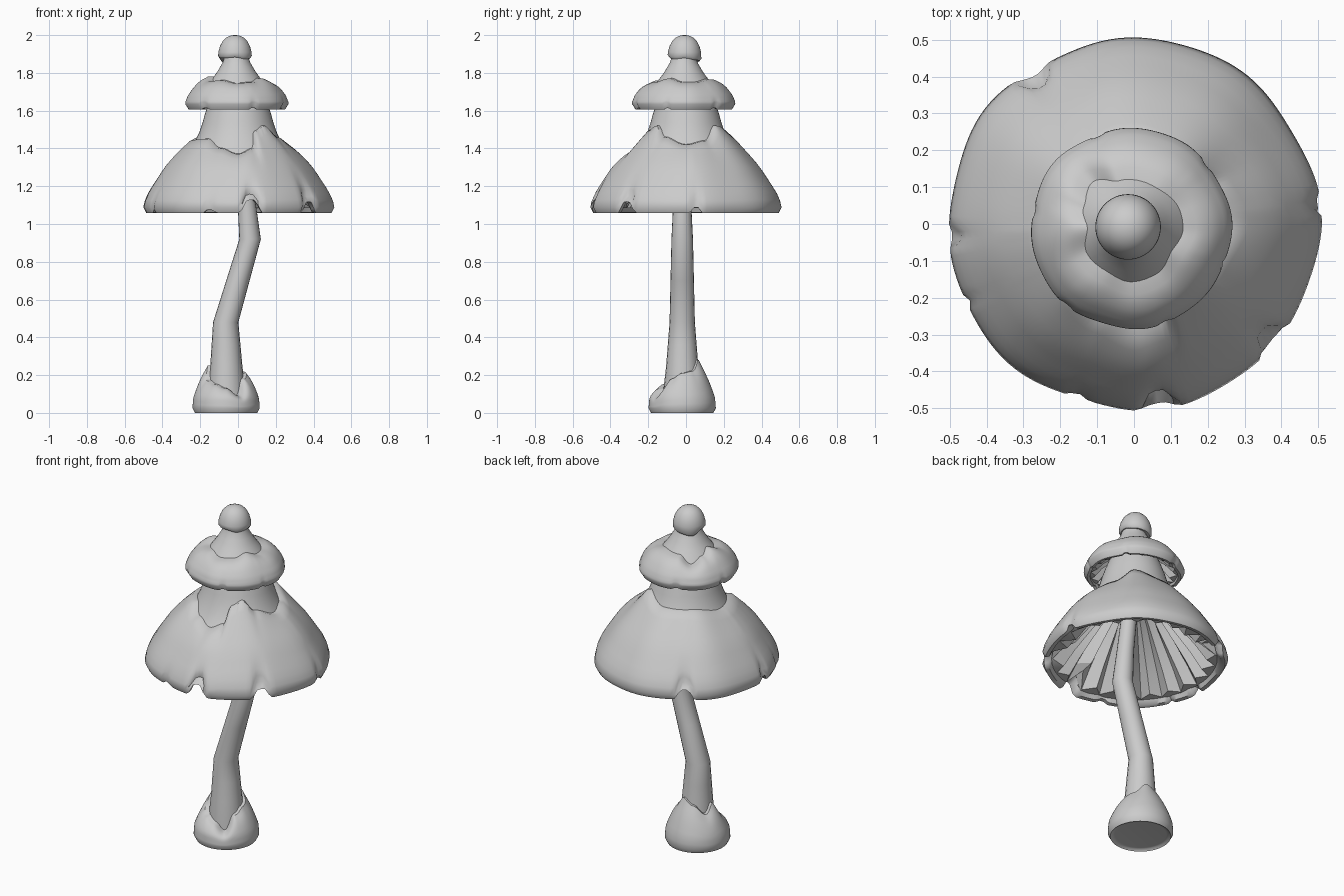
import bpy, math, random

if "Cube" in bpy.data.objects:
    bpy.data.objects.remove(bpy.data.objects["Cube"])
random.seed(4)


def lerp_table(tab, z):
    """Piecewise linear lookup in [(key, value), ...]."""
    if z <= tab[0][0]:
        return tab[0][1]
    for (a, va), (b, vb) in zip(tab, tab[1:]):
        if z <= b:
            return va + (vb - va) * (z - a) / (b - a)
    return tab[-1][1]


def around(tab, deg):
    """Smooth periodic lookup by angle in degrees."""
    t = sorted((a % 360, v) for a, v in tab)
    t = [(t[-1][0] - 360, t[-1][1])] + t + [(t[0][0] + 360, t[0][1])]
    deg %= 360
    for (a, va), (b, vb) in zip(t, t[1:]):
        if a <= deg <= b:
            s = (deg - a) / (b - a)
            return va + (vb - va) * s * s * (3 - 2 * s)


def dents(tab, deg):
    """Sum of notch heights (angle, width, height) at an angle."""
    total = 0
    for a, w, h in tab:
        d = (deg - a + 180) % 360 - 180
        total += h * math.exp(-(d / w) ** 4)
    return total


def loft(name, n, profile, centre, angle=40, caps=True):
    """Sweep profile(index, degrees) -> [(r, z)] around a centre line."""
    cols = [profile(i, 360 * i / n) for i in range(n)]
    m = len(cols[0])
    verts, faces = [], []
    for i, col in enumerate(cols):
        a = 2 * math.pi * i / n
        for r, z in col:
            cx, cy = centre(z)
            verts.append((cx + r * math.cos(a), cy + r * math.sin(a), z))
    for i in range(n):
        k = (i + 1) % n
        for j in range(m - 1):
            faces.append((i * m + j, k * m + j, k * m + j + 1, i * m + j + 1))
    if caps:
        faces.append([i * m for i in reversed(range(n))])
        faces.append([i * m + m - 1 for i in range(n)])
    me = bpy.data.meshes.new(name)
    me.from_pydata(verts, [], faces)
    ob = bpy.data.objects.new(name, me)
    bpy.context.collection.objects.link(ob)
    bpy.ops.object.select_all(action='DESELECT')
    ob.select_set(True)
    bpy.context.view_layer.objects.active = ob
    bpy.ops.object.shade_smooth_by_angle(angle=math.radians(angle))
    return ob


def snow(name, outer, core, low, tops, notches, centre, lip, wobble):
    """Thick draped layer with a ragged upper edge and notched rim."""
    def prof(i, d):
        lift = dents(notches, d)
        zb, top = low + lift, around(tops, d)
        wob = wobble * (math.sin(math.radians(5 * d + 90)) + math.sin(math.radians(8 * d + 40)))
        R = lambda z: lerp_table(outer, z) + wob
        pts = [(lerp_table(core, zb) - 0.01, zb + 0.03),
               (R(zb) - lip * 1.3, zb + 0.003), (R(zb) - lip * 0.4, zb)]
        z0 = zb + 0.03
        for j in range(11):
            s = j / 10
            z = z0 + (top - z0) * s
            dent = lift * 0.5 * (1 - s) ** 6
            c = lerp_table(core, z)
            pts.append((R(z) - dent - (R(z) - c) * 0.5 * s ** 7, z))
        pts.append((lerp_table(core, top) - 0.02, top + 0.003))
        return pts
    return loft(name, 144, prof, centre, 50, caps=False)


def gilled_cone(name, core, low, notches, n, inner, depth, centre):
    """Cone whose hollow underside is pleated into gills."""
    def prof(i, d):
        zb = low + dents(notches, d)
        fold = depth * random.uniform(0.7, 1.25) if i % 2 else 0
        pts = []
        for j, (r, z) in enumerate(inner):
            # folds fade out towards the apex
            pts.append((r - min(fold, 0.4 * r), max(z, zb)))
        zt = core[-1][0]
        for j in range(13):
            z = zb + (zt - zb) * j / 12
            pts.append((lerp_table(core, z), z))
        return pts
    return loft(name, n, prof, centre, 30)


mid = lambda z: (0.0, 0.0)
upper = lambda z: (-0.008, -0.012)

# Bent stem
sx = [(0, -.06), (.1, -.06), (.48, -.065), (.92, .064), (1.12, .045), (1.5, 0)]
sr = [(0, .105), (.1, .102), (.25, .085), (.48, .067), (.92, .057), (1.12, .047), (1.5, .04)]
stem_c = lambda z: (lerp_table(sx, z), -.02)
stem_z = [.03, .1, .25, .36, .48, .7, .92, 1.12, 1.5]
loft("stem", 20, lambda i, d: [(lerp_table(sr, z), z) for z in stem_z], stem_c)

# Snow mound at the foot
foot_r = [(.03, .178), (.08, .174), (.15, .15), (.2, .132), (.28, .1)]
foot_t = [(-90, .13), (-120, .15), (-60, .09), (-30, .18), (0, .21), (30, .22), (70, .28),
          (110, .25), (150, .2), (180, .25), (-150, .17)]


def foot(i, d):
    t = around(foot_t, d)
    pts = [(.14, .012), (.155, .01), (.165, 0)]
    for j in range(9):
        s = j / 8
        z = .025 + (t - .025) * s
        r, c = lerp_table(foot_r, z), lerp_table(sr, z)
        pts.append((r - (r - c) * .55 * s ** 5, z))
    return pts + [(lerp_table(sr, t) - .02, t + .003)]


loft("foot_snow", 96, foot, lambda z: (-.063, -.02))

# Large lower cap: gilled cone and snow skirt
big_core = [(1.08, .46), (1.15, .435), (1.3, .33), (1.4, .245), (1.5, .198), (1.6, .17), (1.68, .14)]
big_out = [(1.06, .498), (1.1, .506), (1.17, .475), (1.3, .39), (1.4, .31), (1.48, .254), (1.54, .22)]
big_top = [(0, 1.42), (-30, 1.46), (-48, 1.52), (-66, 1.49), (-72, 1.4), (-90, 1.37), (-110, 1.4),
           (-135, 1.45), (180, 1.44), (135, 1.47), (90, 1.47), (50, 1.52), (25, 1.44)]
big_notch = [(-82, 5, .07), (-108, 3, .02), (-40, 5, .06), (6, 3, .03), (184, 3, .04),
             (124, 5, .06), (205, 2, .02)]
gilled_cone("lower_cap", big_core, 1.085, big_notch, 48,
            [(.05, 1.5), (.12, 1.46), (.2, 1.4), (.3, 1.28), (.38, 1.18), (.445, 1.085)], .06, mid)
snow("lower_cap_snow", big_out, big_core, 1.058, big_top, big_notch, mid, .025, .004)

# Small upper cap: gilled cone and snow ring
top_core = [(1.62, .245), (1.66, .215), (1.7, .18), (1.75, .143), (1.8, .105), (1.86, .07), (1.9, .06)]
top_out = [(1.61, .26), (1.64, .274), (1.68, .258), (1.72, .23), (1.76, .2), (1.79, .175)]
top_top = [(-90, 1.745), (-120, 1.76), (-150, 1.755), (180, 1.78), (155, 1.75), (130, 1.72), (105, 1.76),
           (60, 1.765), (20, 1.75), (0, 1.75), (-30, 1.77), (-60, 1.75)]
top_notch = [(-70, 4, .01), (-130, 5, .01), (-20, 3, .01), (40, 4, .01), (110, 5, .01), (170, 4, .01)]
gilled_cone("upper_cap", top_core, 1.625, top_notch, 40,
            [(.08, 1.74), (.14, 1.71), (.2, 1.665), (.235, 1.625)], .03, upper)
snow("upper_cap_snow", top_out, top_core, 1.605, top_top, top_notch, upper, .018, .002)

# Snow knob on the tip
tip_low = [(-90, 1.885), (-45, 1.875), (0, 1.88), (50, 1.87), (90, 1.865), (135, 1.855), (180, 1.88), (-135, 1.88)]


def tip(i, d):
    e = around(tip_low, d)
    return [(.055, e + .002), (.08, e - .002), (.089, e + .01), (.088, 1.91), (.08, 1.94),
            (.066, 1.967), (.046, 1.987), (.022, 1.998), (.004, 2.0)]


loft("tip_snow", 48, tip, lambda z: (-.016, -.008), 60)
